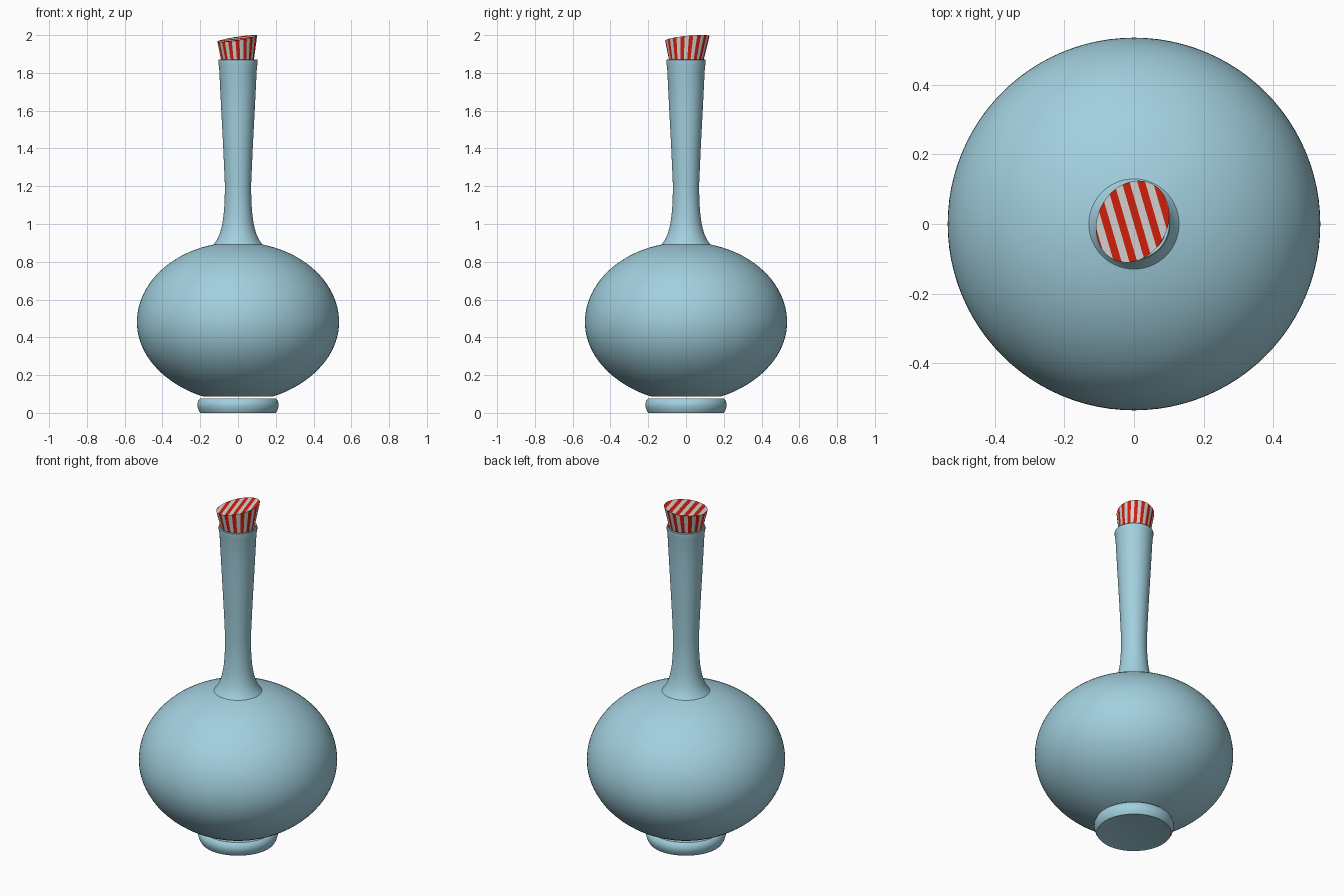
import bpy, bmesh, math
from mathutils import Vector

if "Cube" in bpy.data.objects:
    bpy.data.objects.remove(bpy.data.objects["Cube"], do_unlink=True)


def material(name, rgb):
    m = bpy.data.materials.new(name)
    m.use_nodes = True
    colour = (*rgb, 1)
    m.diffuse_color = colour
    m.node_tree.nodes["Principled BSDF"].inputs["Base Color"].default_value = colour
    return m


BLUE = material("pale_blue", (0.36, 0.63, 0.73))
RED = material("stripe_red", (0.65, 0.014, 0.004))
WHITE = material("stripe_white", (0.66, 0.66, 0.66))


def finish(bm, name, materials, angle):
    bmesh.ops.recalc_face_normals(bm, faces=bm.faces)
    mesh = bpy.data.meshes.new(name)
    bm.to_mesh(mesh)
    bm.free()
    obj = bpy.data.objects.new(name, mesh)
    bpy.context.collection.objects.link(obj)
    for m in materials:
        mesh.materials.append(m)
    bpy.ops.object.select_all(action="DESELECT")
    obj.select_set(True)
    bpy.context.view_layer.objects.active = obj
    bpy.ops.object.shade_smooth_by_angle(angle=math.radians(angle))
    return obj


def lathe(name, profile, steps=96):
    bm = bmesh.new()
    verts = [bm.verts.new((r, 0, z)) for r, z in profile]
    edges = [bm.edges.new(pair) for pair in zip(verts, verts[1:])]
    bmesh.ops.spin(bm, geom=verts + edges, cent=(0, 0, 0), axis=(0, 0, 1),
                   angle=2 * math.tau / 2, steps=steps)
    bmesh.ops.remove_doubles(bm, verts=bm.verts, dist=1e-4)
    return finish(bm, name, [BLUE], 35)


# Foot ring with a closed base
lathe("foot", [(0, 0.003), (0.19, 0.003), (0.2, 0), (0.209, 0.015), (0.215, 0.035),
               (0.215, 0.05), (0.208, 0.068), (0.198, 0.077), (0, 0.077)])

# Bulb: squashed sphere, a little straighter below its widest line
bulb = []
low, high = math.radians(-68.5), math.radians(76)
for i in range(41):
    a = low + (high - low) * i / 40
    power = 1.08 if a < 0 else 1
    bulb.append((0.535 * math.cos(a) ** power, 0.48 + 0.424 * math.sin(a)))

# Neck: flared collar, slim waist, widening hollow mouth
neck = [(0.122, 0.9), (0.108, 0.923), (0.096, 0.95), (0.085, 0.99), (0.077, 1.04),
        (0.072, 1.1), (0.07, 1.16), (0.07, 1.22), (0.078, 1.4), (0.09, 1.63),
        (0.1, 1.83), (0.104, 1.85), (0.104, 1.868), (0.101, 1.872), (0.094, 1.87),
        (0.088, 1.78), (0, 1.78)]
lathe("bottle", bulb + neck)

# Stopper: tapered plug with a slanted, striped top
N = 64
bm = bmesh.new()
bottom, top = [], []
for i in range(N):
    a = math.tau * i / N
    c, s = math.cos(a), math.sin(a)
    x = -0.004 + 0.105 * c + 0.009 * s
    y = 0.007 + 0.117 * s + 0.009 * c
    top.append(bm.verts.new((x, y, 1.982 + 0.14 * x + 0.08 * y)))
    bottom.append(bm.verts.new((0.074 * c, 0.074 * s, 1.79)))
for i in range(N):
    j = (i + 1) % N
    side = bm.faces.new((bottom[i], bottom[j], top[j], top[i]))
    side.material_index = (i // 2) % 2
bm.faces.new(bottom[::-1])
cap = bm.faces.new(top)

# Cut the top into parallel bands and colour every second one
across = Vector((0.96, 0.28, 0))
band = 0.0215
caps = [cap]
for k in range(-6, 7):
    geom = set(caps)
    for f in caps:
        geom.update(f.edges)
        geom.update(f.verts)
    cut = bmesh.ops.bisect_plane(bm, geom=list(geom), dist=1e-6,
                                 plane_co=across * band * k, plane_no=across)
    caps = [g for g in cut["geom"] if isinstance(g, bmesh.types.BMFace)]
for f in caps:
    f.material_index = math.floor(f.calc_center_median().dot(across) / band) % 2
finish(bm, "stopper", [RED, WHITE], 35)
